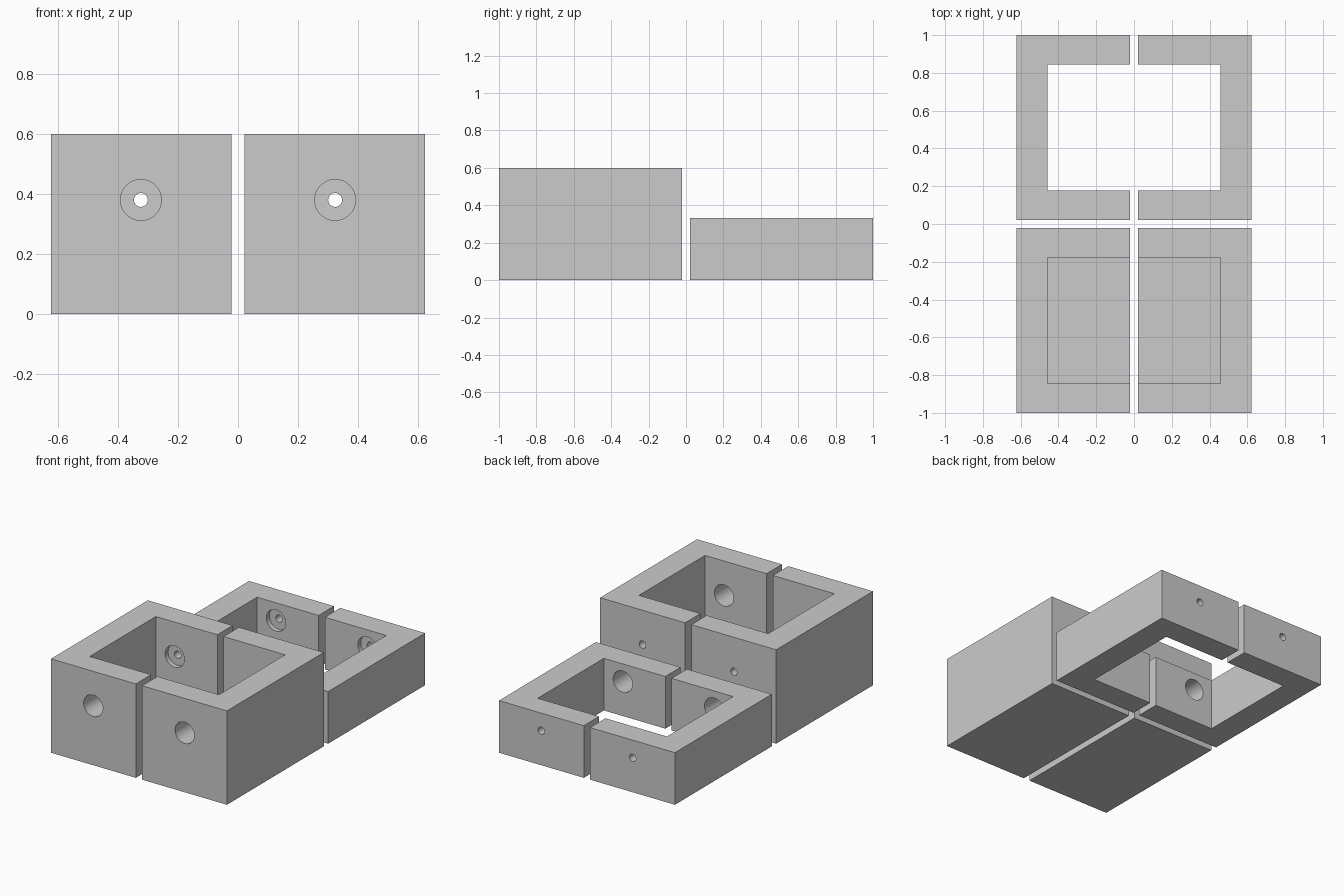
import bpy, bmesh
from math import radians

if "Cube" in bpy.data.objects:
    bpy.data.objects.remove(bpy.data.objects["Cube"])

X0, X1, XC = 0.022, 0.622, 0.457      # split face, outer face, cavity face
HOLE_X, R_BIG, R_SMALL = 0.323, 0.068, 0.023


def prism(name, pts, z0, z1):
    """Extrude a flat outline from z0 to z1."""
    bm = bmesh.new()
    face = bm.faces.new([bm.verts.new((x, y, z0)) for x, y in pts])
    new = bmesh.ops.extrude_face_region(bm, geom=[face])["geom"]
    bmesh.ops.translate(bm, vec=(0, 0, z1 - z0),
                        verts=[v for v in new if isinstance(v, bmesh.types.BMVert)])
    bmesh.ops.recalc_face_normals(bm, faces=bm.faces)
    me = bpy.data.meshes.new(name)
    bm.to_mesh(me)
    bm.free()
    ob = bpy.data.objects.new(name, me)
    bpy.context.collection.objects.link(ob)
    return ob


def cut(ob, cutter):
    """Subtract a helper and delete it."""
    m = ob.modifiers.new("cut", "BOOLEAN")
    m.operation, m.solver, m.object = "DIFFERENCE", "EXACT", cutter
    cutter.hide_render = True
    bpy.context.view_layer.objects.active = ob
    bpy.ops.object.modifier_apply(modifier=m.name)
    bpy.data.objects.remove(cutter)


def bore(ob, x, z, r, ya, yb):
    """Round hole along y."""
    bpy.ops.mesh.primitive_cylinder_add(vertices=48, radius=r, depth=yb - ya,
                                        location=(x, (ya + yb) / 2, z),
                                        rotation=(radians(90), 0, 0))
    cut(ob, bpy.context.object)


def half_box(name, s, y, height, floor, hole_z):
    """Half of a walled box; y = outer front, inner front, inner back, outer back."""
    a, b, c, d = y
    ob = prism(name, [(s * X0, a), (s * X1, a), (s * X1, d), (s * X0, d)], 0, height)
    # cavity open at the split face and the top
    cut(ob, prism("cavity_cutter", [(s * (X0 - 0.1), b), (s * XC, b), (s * XC, c),
                                    (s * (X0 - 0.1), c)], floor, height + 0.1))
    # access hole, screw head recess, screw hole
    bore(ob, s * HOLE_X, hole_z, R_BIG, a - 0.01, b + 0.05)
    bore(ob, s * HOLE_X, hole_z, R_BIG, c - 0.05, c + 0.03)
    bore(ob, s * HOLE_X, hole_z, R_SMALL, c - 0.05, d + 0.01)
    bpy.ops.object.select_all(action="DESELECT")
    ob.select_set(True)
    bpy.context.view_layer.objects.active = ob
    bpy.ops.object.shade_smooth_by_angle(angle=radians(30))


for s, side in ((-1, "left"), (1, "right")):
    # tall halves with a floor
    half_box("base_block_" + side, s, (-1, -0.845, -0.177, -0.022), 0.6, 0.16, 0.38)
    # low halves open at the bottom
    half_box("frame_block_" + side, s, (0.022, 0.177, 0.845, 1), 0.333, -0.1, 0.22)
